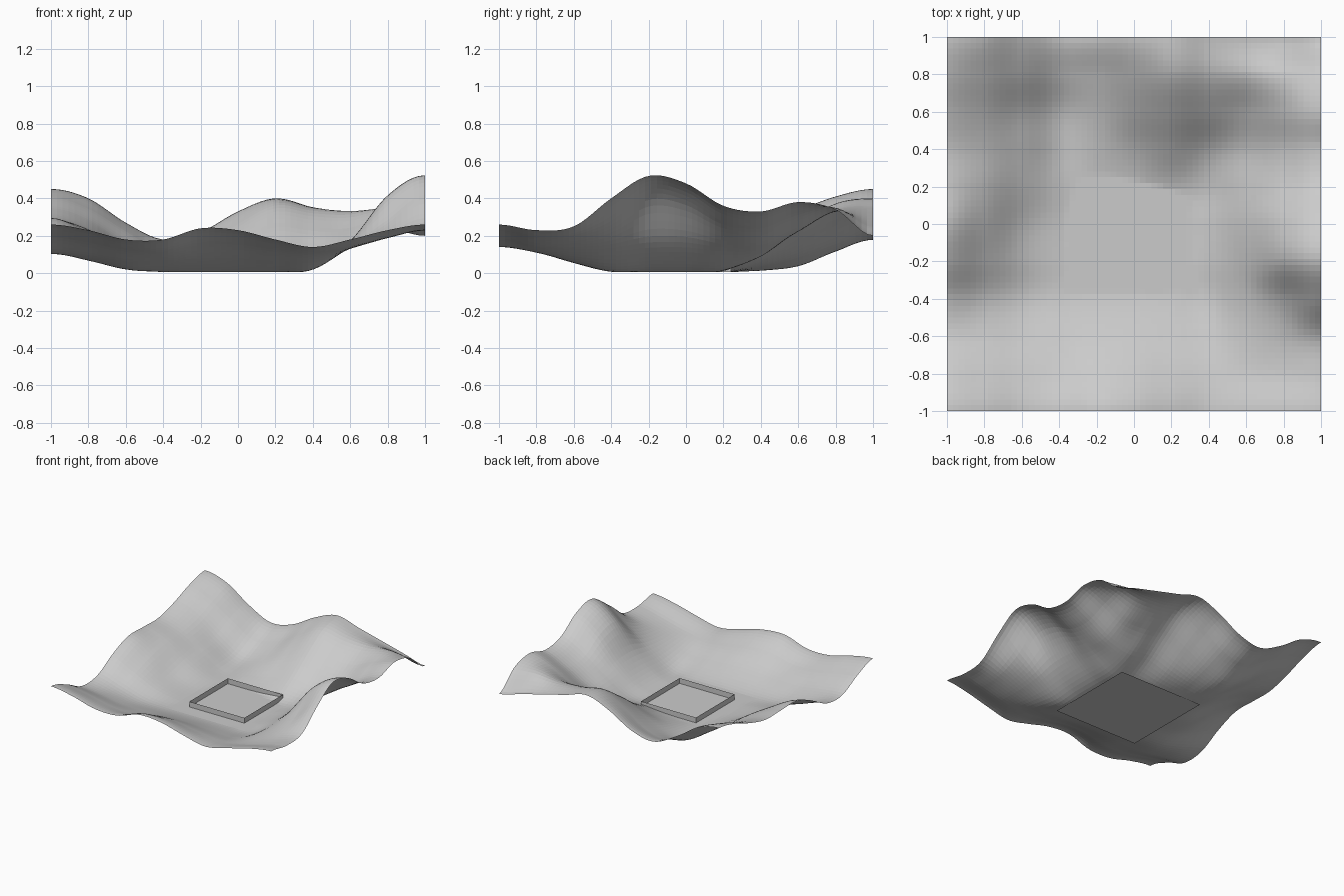
import bpy
import bmesh

cube = bpy.data.objects.get("Cube")
if cube:
    bpy.data.objects.remove(cube, do_unlink=True)

# Single stone grey for every part
STONE = (0.6, 0.6, 0.6, 1)
grey = bpy.data.materials.new("stone_grey")
grey.use_nodes = True
grey.diffuse_color = STONE
grey.node_tree.nodes["Principled BSDF"].inputs["Base Color"].default_value = STONE


def make_object(name, bm):
    mesh = bpy.data.meshes.new(name)
    bm.to_mesh(mesh)
    bm.free()
    mesh.materials.append(grey)
    obj = bpy.data.objects.new(name, mesh)
    bpy.context.scene.collection.objects.link(obj)
    return obj


# Coarse control heights in hundredths: rows run front to back, columns run -x to +x
CONTROL = [
    [26, 23, 18, 18, 24, 23, 18, 14, 18, 23, 26],
    [20, 17, 13, 12, 16, 16, 13, 11, 14, 19, 23],
    [11, 9, 6, 6, 7, 7, 6, 6, 13, 20, 25],
    [12, 7, 2, 1, 1, 1, 1, 2, 14, 27, 40],
    [22, 14, 5, 1, 0, 0, 0, 3, 17, 41, 52],
    [29, 20, 7, 1, 0, 0, 0, 3, 17, 38, 48],
    [29, 23, 11, 2, 0, 0, 1, 3, 14, 27, 36],
    [29, 24, 13, 2, 3, 6, 11, 9, 14, 25, 33],
    [34, 28, 15, 4, 8, 17, 25, 23, 23, 32, 38],
    [41, 35, 23, 12, 15, 27, 37, 34, 33, 35, 34],
    [45, 40, 27, 18, 22, 33, 40, 35, 30, 25, 20],
]
LAST = len(CONTROL) - 1
FLOOR = 0.006


def smooth_sample(values, coord):
    """Catmull-Rom interpolation over -1..1, mirrored at the ends so they level out."""
    t = (coord + 1) / 2 * LAST
    i = min(int(t), LAST - 1)
    t -= i
    b, c = values[i], values[i + 1]
    a = values[i - 1] if i > 0 else c
    d = values[i + 2] if i + 2 <= LAST else b
    return b + t / 2 * (c - a + t * (2 * a - 5 * b + 4 * c - d + t * (3 * (b - c) + d - a)))


def height(x, y):
    column = [smooth_sample(row, x) for row in CONTROL]
    return max(FLOOR, smooth_sample(column, y) / 100)


# Rolling ground sheet around a level clearing
bm = bmesh.new()
bmesh.ops.create_grid(bm, x_segments=64, y_segments=64, size=1)
for v in bm.verts:
    v.co.z = height(v.co.x, v.co.y)
make_object("terrain", bm)

# Level slab under the clearing
bm = bmesh.new()
bmesh.ops.create_grid(bm, x_segments=1, y_segments=1, size=0.383)
bmesh.ops.translate(bm, verts=bm.verts, vec=(-0.02, -0.09, 0))
make_object("clearing_slab", bm)

# Low open square wall standing in the clearing
bm = bmesh.new()
bmesh.ops.create_cube(bm, size=1)
caps = [f for f in bm.faces if abs(f.normal.z) > 0.5]
bmesh.ops.delete(bm, geom=caps, context="FACES_ONLY")
for v in bm.verts:
    v.co.x = v.co.x / 2 - 0.01
    v.co.y = v.co.y / 2 - 0.01
    v.co.z = 0.05 if v.co.z > 0 else FLOOR
make_object("low_wall", bm)
